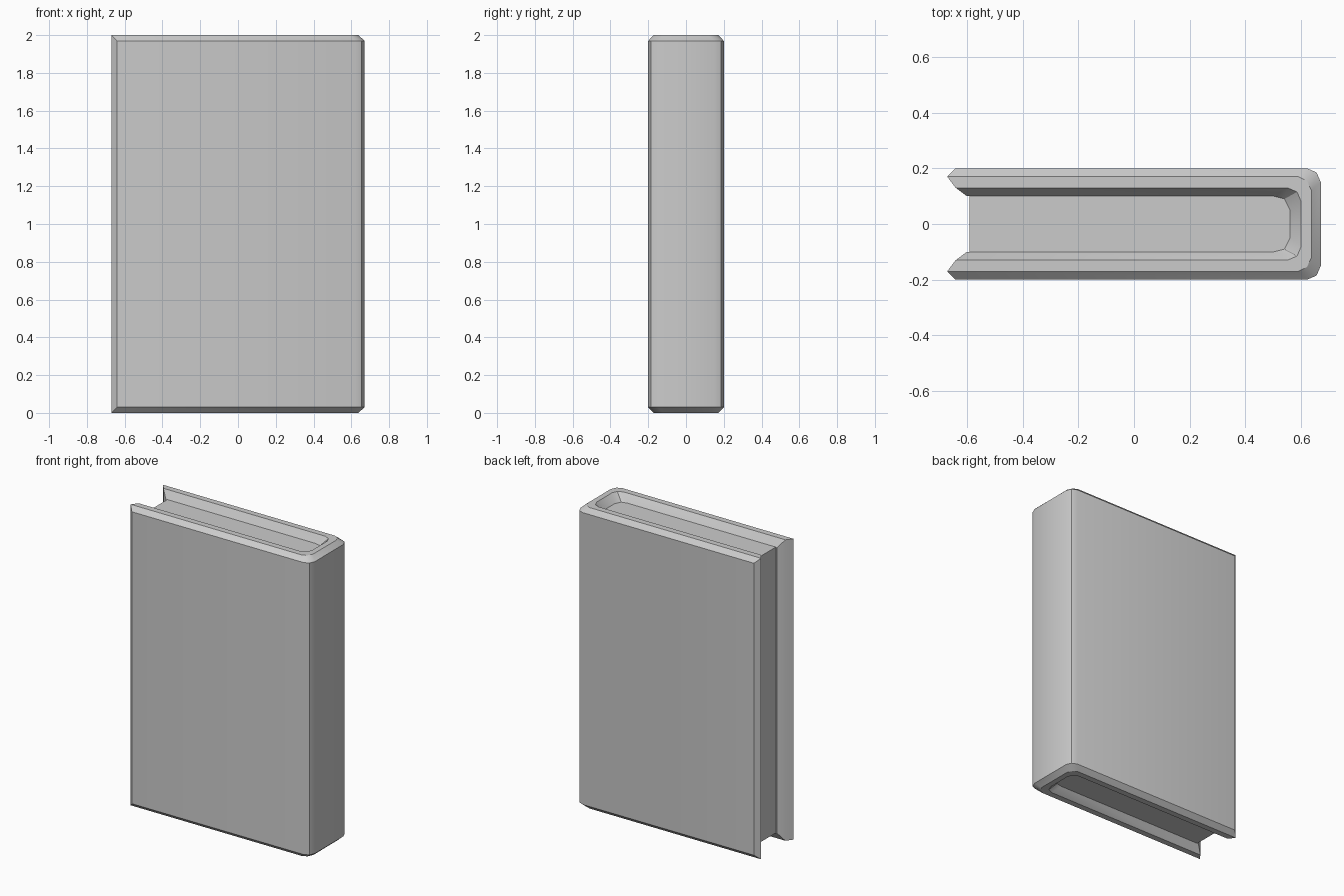
import bpy, bmesh, math

if "Cube" in bpy.data.objects:
    bpy.data.objects.remove(bpy.data.objects["Cube"])

H = 2.0


def mirrored(half):
    """Half outline (y > 0) continued around the spine to y < 0."""
    return half + [(x, -y) for x, y in reversed(half)]


def finish(bm, name):
    bmesh.ops.recalc_face_normals(bm, faces=bm.faces)
    mesh = bpy.data.meshes.new(name)
    bm.to_mesh(mesh)
    bm.free()
    obj = bpy.data.objects.new(name, mesh)
    bpy.context.collection.objects.link(obj)
    bpy.ops.object.select_all(action='DESELECT')
    obj.select_set(True)
    bpy.context.view_layer.objects.active = obj
    bpy.ops.object.shade_smooth_by_angle(angle=math.radians(30))
    return obj


# Cover: four nested U outlines with their inset from the top and bottom
rings = [
    (0.03, [(-0.64, 0.20), (0.62, 0.20), (0.655, 0.185), (0.67, 0.15)]),
    (0.00, [(-0.67, 0.17), (0.59, 0.17), (0.62, 0.155), (0.637, 0.12)]),
    (0.00, [(-0.64, 0.13), (0.55, 0.13), (0.585, 0.115), (0.60, 0.08)]),
    (0.05, [(-0.60, 0.10), (0.50, 0.10), (0.54, 0.09), (0.56, 0.05)]),
]
bm = bmesh.new()
section = [(H - d, mirrored(p)) for d, p in rings]
section += [(d, mirrored(p)) for d, p in reversed(rings)]
loops = [[bm.verts.new((x, y, z)) for x, y in pts] for z, pts in section]
n, m = len(loops), len(loops[0])
for i in range(n):
    a, b = loops[i], loops[(i + 1) % n]
    for j in range(m - 1):
        bm.faces.new((a[j], a[j + 1], b[j + 1], b[j]))
# Pointed open edges of both boards
for j in (0, m - 1):
    for i in range(3):
        bm.faces.new((loops[i][j], loops[i + 1][j],
                      loops[n - 2 - i][j], loops[n - 1 - i][j]))
finish(bm, "cover")

# Page block filling the inside of the cover
outline = mirrored([(-0.59, 0.10), (0.50, 0.10), (0.54, 0.09), (0.56, 0.05)])
bm = bmesh.new()
base = bm.faces.new([bm.verts.new((x, y, 0.05)) for x, y in outline])
ext = bmesh.ops.extrude_face_region(bm, geom=[base], use_keep_orig=True)
top = [v for v in ext["geom"] if isinstance(v, bmesh.types.BMVert)]
bmesh.ops.translate(bm, verts=top, vec=(0, 0, H - 0.10))
finish(bm, "pages")
